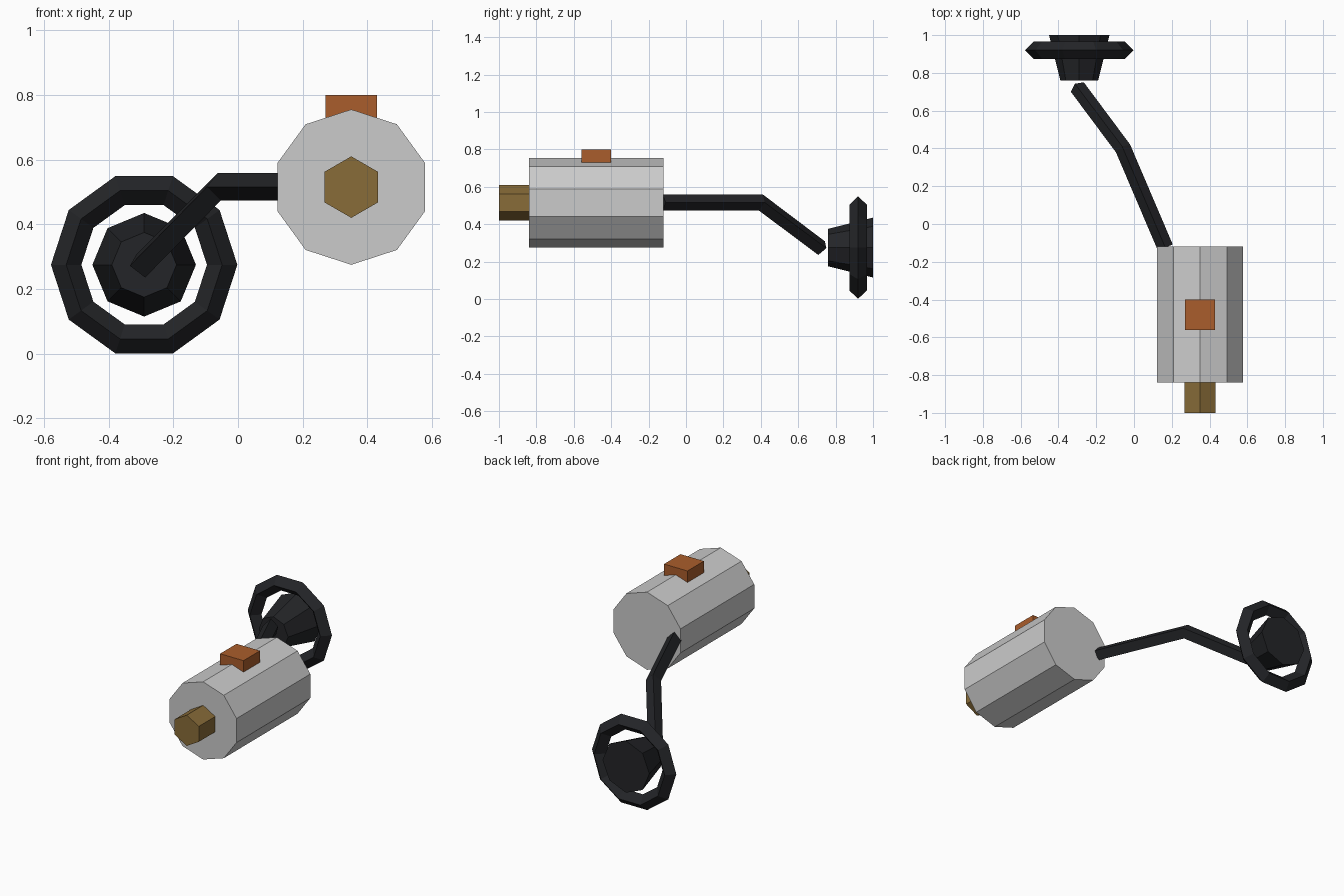
import bpy
import bmesh
import math
from mathutils import Vector, Matrix

if "Cube" in bpy.data.objects:
    bpy.data.objects.remove(bpy.data.objects["Cube"])


def material(name, rgb):
    m = bpy.data.materials.new(name)
    m.diffuse_color = (*rgb, 1)
    m.use_nodes = True
    m.node_tree.nodes["Principled BSDF"].inputs["Base Color"].default_value = m.diffuse_color
    return m


BLACK = material("black", (0.017, 0.018, 0.021))
BRASS = material("brass", (0.25, 0.15, 0.04))
ORANGE = material("orange", (0.40, 0.11, 0.025))


def make(name, bm, mat=None):
    bmesh.ops.recalc_face_normals(bm, faces=bm.faces)
    mesh = bpy.data.meshes.new(name)
    bm.to_mesh(mesh)
    bm.free()
    ob = bpy.data.objects.new(name, mesh)
    bpy.context.collection.objects.link(ob)
    if mat:
        mesh.materials.append(mat)
    return ob


def skin(bm, rings, closed=False):
    """Join vertex rings with quads; cap the ends unless the loop is closed."""
    n = len(rings[0])
    pairs = list(zip(rings, rings[1:]))
    if closed:
        pairs.append((rings[-1], rings[0]))
    for a, b in pairs:
        for i in range(n):
            j = (i + 1) % n
            bm.faces.new((a[i], a[j], b[j], b[i]))
    if not closed:
        bm.faces.new(rings[0])
        bm.faces.new(rings[-1])


def lathe_y(name, x, z, profile, sides, start, mat=None, closed=False):
    """Revolve (radius, y) points about an axis parallel to y."""
    bm = bmesh.new()
    rings = []
    for r, y in profile:
        angles = [start + math.tau * i / sides for i in range(sides)]
        rings.append([bm.verts.new((x + r * math.cos(a), y, z + r * math.sin(a)))
                      for a in angles])
    skin(bm, rings, closed)
    return make(name, bm, mat)


def square_tube(name, points, r, mat):
    """Sweep an upright diamond section along a path with mitred corners."""
    pts = [Vector(p) for p in points]
    dirs = [(b - a).normalized() for a, b in zip(pts, pts[1:])]
    bm = bmesh.new()
    rings = []
    for i, p in enumerate(pts):
        d0, d1 = dirs[max(i - 1, 0)], dirs[min(i, len(dirs) - 1)]
        plane = (d0 + d1).normalized()
        side = d0.cross(Vector((0, 0, 1))).normalized()
        up = side.cross(d0)
        ring = []
        for off in (side, up, -side, -up):
            v = off * r
            v -= d0 * (v.dot(plane) / d0.dot(plane))
            ring.append(bm.verts.new(p + v))
        rings.append(ring)
    skin(bm, rings)
    return make(name, bm, mat)


UP = math.pi / 2

# Main canister and its end nozzle
lathe_y("canister_body", 0.35, 0.515, [(0.24, -0.84), (0.24, -0.12)], 10, UP)
lathe_y("end_nozzle", 0.35, 0.515, [(0.095, -1.0), (0.095, -0.83)], 6, UP, BRASS)

# Button on top of the canister
bm = bmesh.new()
bmesh.ops.create_cube(bm, size=1, matrix=Matrix.Translation((0.35, -0.48, 0.76))
                      @ Matrix.Diagonal((0.16, 0.16, 0.08, 1)))
make("top_button", bm, ORANGE)

# Bent connecting hose
square_tube("hose", [(0.166, -0.125, 0.516), (-0.058, 0.40, 0.516),
                     (-0.30, 0.725, 0.272)], 0.0425, BLACK)

# Tapered cup and the ring around it
lathe_y("tapered_cup", -0.29, 0.275, [(0.1, 0.76), (0.16, 1.0)], 8, UP, BLACK)
R, r, y = 0.241, 0.047, 0.92
lathe_y("cup_ring", -0.29, 0.275, [(R + r, y), (R, y + r), (R - r, y), (R, y - r)],
        10, 0, BLACK, closed=True)
